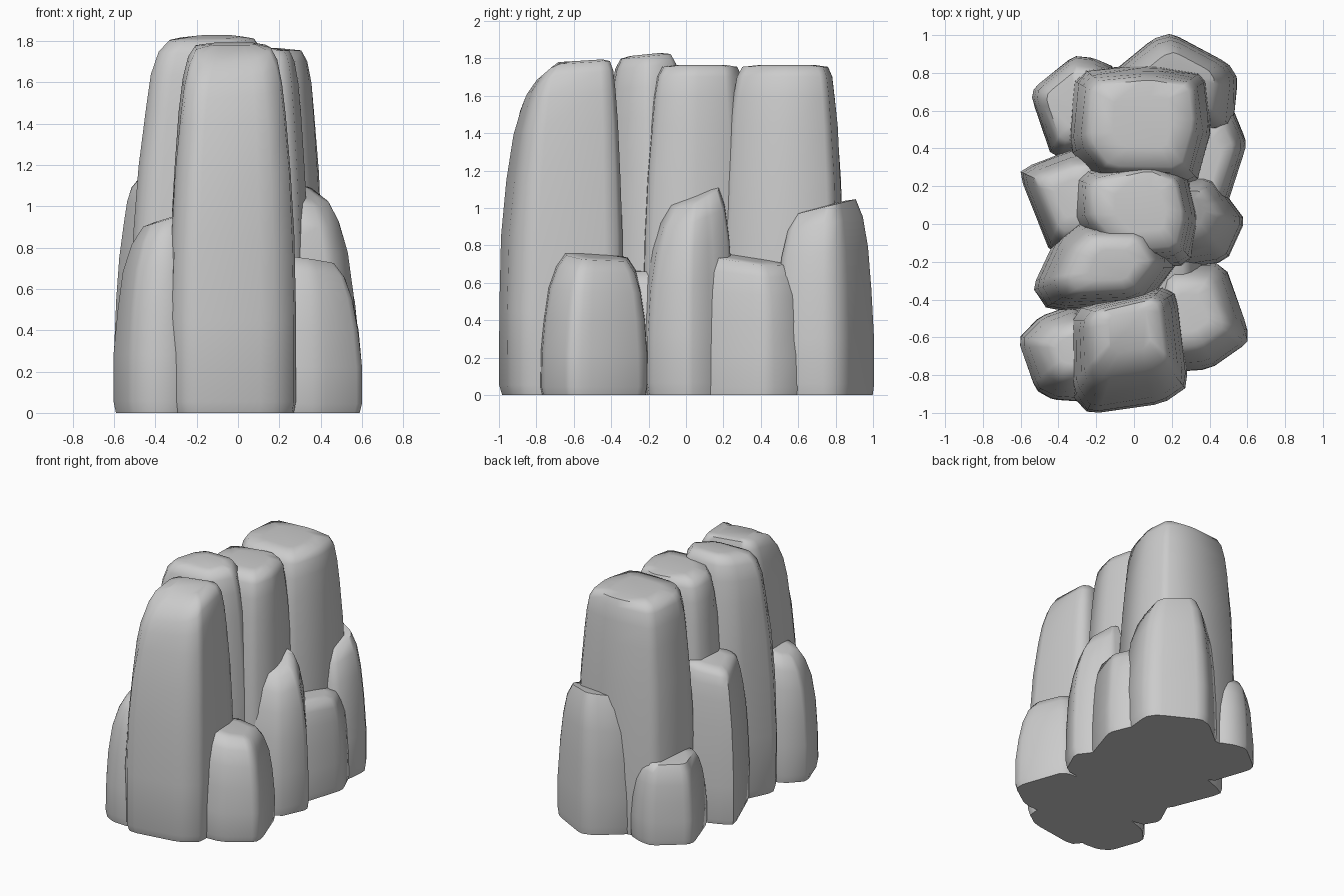
import bpy, bmesh, random
from mathutils import Vector

if "Cube" in bpy.data.objects:
    bpy.data.objects.remove(bpy.data.objects["Cube"])

random.seed(4)

# Rise profiles: (height fraction, amount of taper reached)
TOWER = [(0, .12), (.03, .02), (.25, 0), (.48, .10), (.66, .28), (.82, .50), (.91, .70), (.97, .92), (1, 1.25)]
BOULDER = [(0, .10), (.06, 0), (.3, .02), (.55, .18), (.76, .42), (.91, .78), (1, 1.25)]


def chamfer(points, cut=.13):
    """Clip every corner of an outline so the vertical edges are softened."""
    result = []
    for i, p in enumerate(points):
        p = Vector(p)
        a, b = Vector(points[i - 1]), Vector(points[(i + 1) % len(points)])
        result += [p.lerp(a, cut), p.lerp(b, cut)]
    return result


def column(name, outline, centre, height, top_scale, profile, slope=(0, 0), brow=-9):
    """Loft a rock column from its footprint towards a smaller, tilted top.
    In front of y = brow the top falls away."""
    c = Vector(centre)
    outline = chamfer(outline)
    levels = [(f, 1 - (1 - top_scale) * t) for f, t in profile]
    levels.append((1.006, levels[-1][1] * .6))
    bm = bmesh.new()
    rings = []
    for f, k in levels:
        ring = []
        for p in outline:
            wobble = random.uniform(-.01, .01) if .1 < f < .95 else 0
            q = c + (p - c) * (k + wobble)
            z = height * f + f ** 3 * Vector(slope).dot(q - c)
            z -= f ** 6 * max(0, brow - q.y) * .8
            ring.append(bm.verts.new((q.x, q.y, z)))
        rings.append(ring)
    n = len(outline)
    for lo, hi in zip(rings, rings[1:]):
        for i in range(n):
            j = (i + 1) % n
            bm.faces.new((lo[i], lo[j], hi[j], hi[i]))
    bm.faces.new(rings[0][::-1])
    bm.faces.new(rings[-1])
    bmesh.ops.recalc_face_normals(bm, faces=bm.faces)
    mesh = bpy.data.meshes.new(name)
    bm.to_mesh(mesh)
    bm.free()
    obj = bpy.data.objects.new(name, mesh)
    bpy.context.collection.objects.link(obj)
    # Smooth rock, crisp flat base
    bpy.ops.object.select_all(action='DESELECT')
    obj.select_set(True)
    bpy.context.view_layer.objects.active = obj
    bpy.ops.object.shade_smooth_by_angle(angle=1.0)
    return obj


# Tall columns along the spine
column("front_tower",
       [(-.24, -1.01), (.16, -.95), (.29, -.86), (.23, -.37), (.14, -.33), (-.28, -.43), (-.34, -.52), (-.33, -.9)],
       (-.02, -.51), 1.78, .67, TOWER, (0, .06), -.7)
column("middle_front_tower",
       [(-.46, -.46), (.06, -.44), (.24, -.2), (.1, .03), (-.3, .03), (-.42, -.08), (-.535, -.33)],
       (-.1, -.22), 1.81, .64, TOWER, (0, .1))
column("middle_tower",
       [(-.1, -.25), (.3, -.22), (.35, .02), (.29, .28), (.1, .37), (-.32, .28), (-.33, 0)],
       (.05, .1), 1.755, .74, TOWER)
column("back_tower",
       [(-.2, .2), (.33, .19), (.42, .52), (.39, .8), (.1, .85), (-.31, .81), (-.35, .4)],
       (.05, .56), 1.755, .76, TOWER)

# Mid-height shoulders
column("left_shoulder",
       [(-.43, -.18), (-.15, -.15), (-.15, .4), (-.31, .4), (-.53, .32), (-.61, .27)],
       (-.33, .15), 1.16, .66, TOWER, (.2, 0))
column("right_shoulder",
       [(.15, -.25), (.49, -.2), (.59, .02), (.5, .14), (.42, .26), (.15, .26)],
       (.28, .08), 1.08, .62, BOULDER, (-.3, .35))
column("back_right_boulder",
       [(-.12, .8), (.05, .5), (.52, .47), (.55, .77), (.5, .85), (.2, 1.01), (.1, .98)],
       (.24, .76), 1.01, .68, BOULDER, (0, .25))

# Low boulders around the base
column("front_left_boulder",
       [(-.52, -.88), (-.43, -.93), (-.28, -.94), (-.15, -.6), (-.3, -.42), (-.5, -.49), (-.615, -.61)],
       (-.33, -.66), .94, .58, BOULDER, (.3, 0))
column("front_right_boulder",
       [(.1, -.79), (.4, -.77), (.6, -.63), (.6, -.55), (.48, -.21), (.15, -.2), (.08, -.5)],
       (.28, -.46), .74, .66, BOULDER, (-.12, -.08))
column("right_boulder",
       [(.25, .1), (.48, .06), (.59, .4), (.59, .45), (.52, .62), (.25, .62)],
       (.37, .34), .73, .74, BOULDER, (-.2, -.1))
column("back_left_boulder",
       [(-.43, .34), (-.1, .4), (-.1, .83), (-.22, .88), (-.32, .89), (-.53, .72), (-.54, .66)],
       (-.3, .64), .59, .74, BOULDER)

# Solid core that closes the gaps between the columns low down
column("rock_core",
       [(-.3, -.8), (.2, -.8), (.38, -.5), (.36, .68), (-.33, .68), (-.38, -.4)],
       (0, 0), .66, .75, BOULDER)
